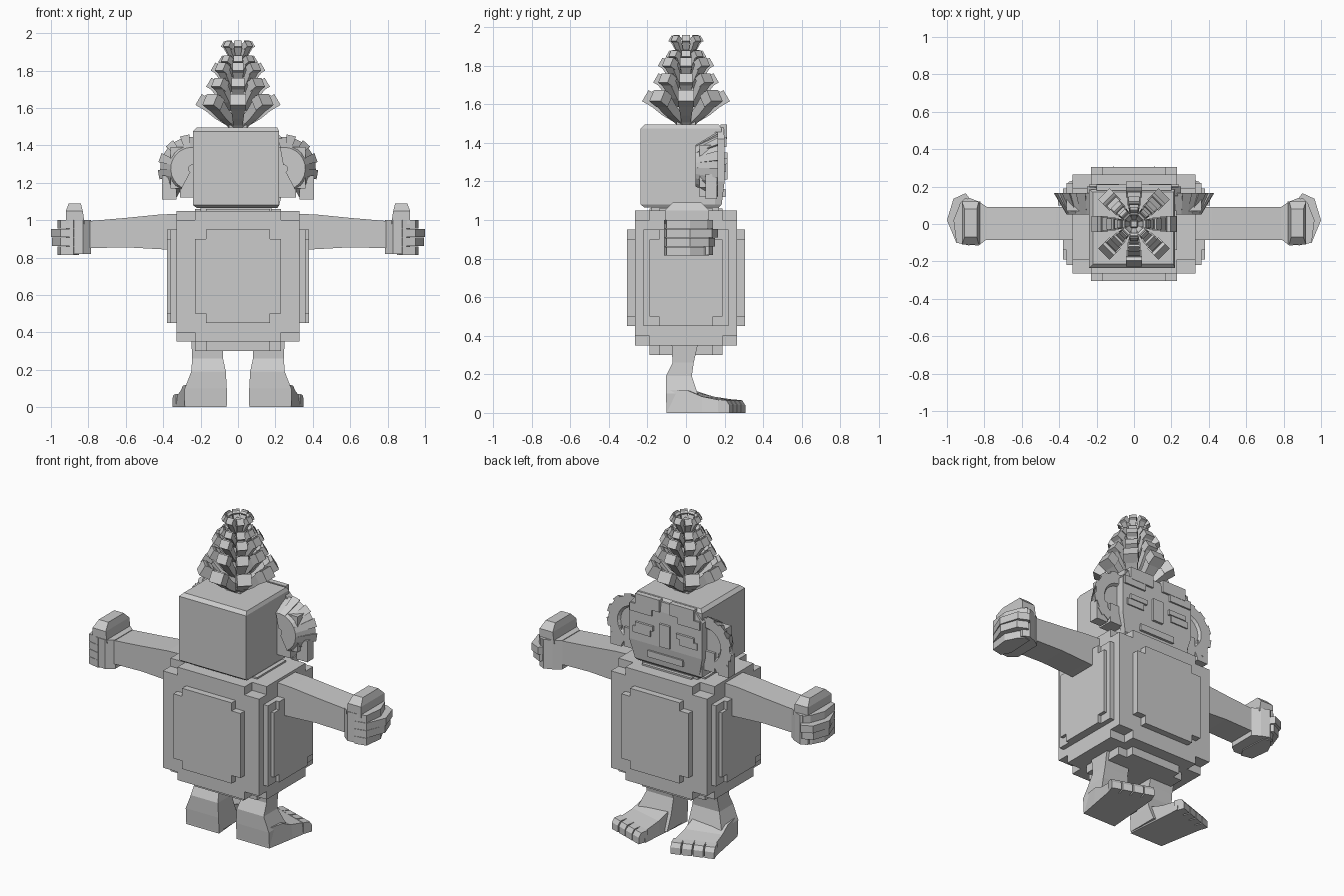
import bpy, bmesh, math
from mathutils import Matrix, Vector

cube = bpy.data.objects.get("Cube")
if cube:
    bpy.data.objects.remove(cube, do_unlink=True)

grey = bpy.data.materials.new("plain grey")
grey.use_nodes = True
COLOR = (0.6, 0.6, 0.6, 1)
grey.diffuse_color = COLOR
grey.node_tree.nodes["Principled BSDF"].inputs["Base Color"].default_value = COLOR


def finish(name, bm, mirror=False):
    bmesh.ops.recalc_face_normals(bm, faces=bm.faces)
    mesh = bpy.data.meshes.new(name)
    bm.to_mesh(mesh)
    bm.free()
    mesh.materials.append(grey)
    obj = bpy.data.objects.new(name, mesh)
    bpy.context.collection.objects.link(obj)
    if mirror:
        obj.modifiers.new("Mirror", 'MIRROR').use_mirror_merge = False
    return obj


def loft(bm, rings):
    """Skin matching rings of points and cap both ends."""
    loops = [[bm.verts.new(p) for p in ring] for ring in rings]
    n = len(loops[0])
    for a, b in zip(loops, loops[1:]):
        for i in range(n):
            j = (i + 1) % n
            bm.faces.new((a[i], a[j], b[j], b[i]))
    bm.faces.new(loops[0])
    bm.faces.new(loops[-1])


def rect(x0, x1, y0, y1, z):
    return [(x0, y0, z), (x1, y0, z), (x1, y1, z), (x0, y1, z)]


def box(bm, x0, x1, y0, y1, z0, z1):
    loft(bm, [rect(x0, x1, y0, y1, z0), rect(x0, x1, y0, y1, z1)])


def prism(bm, outline, z0, z1):
    loft(bm, [[(x, y, z) for x, y in outline] for z in (z0, z1)])


# Stepped barrel body: half width, half depth, bottom, top
bm = bmesh.new()
for w, d, z0, z1 in [
    (.38, .14, .45, .95), (.38, .19, .5, .9), (.33, .19, .35, 1.05),
    (.23, .265, .35, 1.05), (.33, .265, .4, 1.0), (.36, .22, .45, .95),
    (.23, .305, .5, .9), (.17, .305, .45, .95),
    (.23, .14, .3, 1.06), (.17, .19, .3, 1.06),
]:
    box(bm, -w, w, -d, d, z0, z1)
finish("body", bm)

# Neck and head with a bevelled lid
bm = bmesh.new()
box(bm, -.2, .18, -.18, .17, 1.03, 1.09)
finish("neck", bm)
bm = bmesh.new()
loft(bm, [rect(-.22, .21, -.215, .17, 1.065), rect(-.24, .22, -.235, .185, 1.08),
          rect(-.24, .22, -.235, .185, 1.475), rect(-.22, .21, -.215, .17, 1.495)])
finish("head", bm)

# Face plate with fringe, brows, nose and muzzle
bm = bmesh.new()
loft(bm, [rect(-.22, .22, .15, .185, 1.08), rect(-.25, .25, .15, .2, 1.2),
          rect(-.25, .25, .15, .2, 1.42), rect(-.2, .2, .15, .195, 1.48)])
finish("face_plate", bm)
bm = bmesh.new()
box(bm, .035, .2, .18, .212, 1.42, 1.495)
box(bm, .09, .24, .18, .21, 1.38, 1.43)
finish("fringe", bm, True)
bm = bmesh.new()
box(bm, .08, .2, .18, .214, 1.29, 1.32)
box(bm, .1, .22, .18, .208, 1.25, 1.29)
finish("brow", bm, True)
bm = bmesh.new()
box(bm, -.035, .035, .18, .214, 1.21, 1.35)
finish("nose", bm)
bm = bmesh.new()
box(bm, -.12, .12, .16, .205, 1.12, 1.16)
finish("mouth", bm)

# Flared ears made of stepped wedges around a shallow bowl
bm = bmesh.new()
steps = 11
for i in range(steps):
    a0, a1 = (math.radians(100 - (i + k) * 160 / steps) for k in (0, 1.12))
    reach = .172 + .012 * (i % 2)

    def ear_ring(y, inner, outer):
        return [(.245 + r * math.cos(a), y, 1.275 + r * math.sin(a))
                for r, a in ((inner, a0), (outer, a0), (outer, a1), (inner, a1))]
    loft(bm, [ear_ring(.05, .02, .115), ear_ring(.165, .11, reach)])
box(bm, .22, .36, .07, .15, 1.17, 1.39)
box(bm, .22, .31, .07, .165, 1.12, 1.24)
box(bm, .33, .405, .1, .16, 1.11, 1.24)
finish("ear", bm, True)

# Leafy crown: tiers of eight flaring curled leaves around a stem
bm = bmesh.new()
loft(bm, [rect(-.05, .05, -.05, .05, 1.48), rect(-.035, .035, -.035, .035, 1.7),
          rect(-.015, .015, -.015, .015, 1.93)])
finish("crown_stem", bm)
bm = bmesh.new()
# tier: base height, tip height, reach, tip width
tiers = [(1.49, 1.64, .2, .08), (1.56, 1.735, .15, .066), (1.65, 1.82, .13, .058),
         (1.74, 1.865, .095, .046), (1.81, 1.945, .085, .04)]
for base, tip, reach, width in tiers:
    rise = tip - base
    path = [(.03, base, .55), (reach * .3, base + rise * .22, .6),
            (reach * .6, base + rise * .5, .75), (reach, tip, 1)]
    for k in range(8):
        turn = Matrix.Rotation(k * math.pi / 4, 3, 'Z')
        rings = []
        for r, z, s in path:
            w, t = width * s / 2, width * s * .42
            tilt = Vector((-.5, 0, .86)) * t
            mid = Vector((r - .01, 0, z))
            rings.append([turn @ (mid + Vector((0, sy * w, 0)) + sz * tilt)
                          for sy, sz in ((-1, -1), (1, -1), (1, 1), (-1, 1))])
        loft(bm, rings)
        # Blocky leaf tip
        rings = []
        for f in (-.5, .5):
            mid = Vector((reach - .015, 0, tip - .01)) + Vector((.86, 0, .5)) * f * width * .75
            tilt = Vector((-.5, 0, .86)) * width * .42
            rings.append([turn @ (mid + Vector((0, sy * width * .52, 0)) + sz * tilt)
                          for sy, sz in ((-1, -1), (1, -1), (1, 1), (-1, 1))])
        loft(bm, rings)
finish("leaf_crown", bm)

# Straight arms, slightly thicker at the shoulder
bm = bmesh.new()
sections = [(.3, .84, 1.035), (.42, .845, 1.03), (.6, .855, 1.012), (.8, .85, .995)]
loft(bm, [[(x, -.085, lo), (x, .09, lo), (x, .09, hi), (x, -.085, hi)]
          for x, lo, hi in sections])
finish("arm", bm, True)

# Fists: palm block, four stacked curled fingers and a raised thumb
bm = bmesh.new()
prism(bm, [(.785, -.08), (.83, -.115), (.9, -.11), (.92, .12), (.88, .14), (.83, .12),
           (.785, .09)], .82, 1.0)
finish("palm", bm, True)
bm = bmesh.new()
for i, (out, front) in enumerate([(.965, .12), (.995, .15), (1.0, .165), (.965, .14)]):
    z = .815 + i * .047
    prism(bm, [(.85, -.06), (.88, -.115), (.95, -.1), (out, .02), (out - .035, front - .03),
               (.9, front), (.86, .11)], z, z + .045)
finish("fingers", bm, True)
bm = bmesh.new()
loft(bm, [rect(.82, .92, -.11, .12, .98), rect(.83, .92, -.11, .12, 1.05),
          rect(.84, .905, -.07, .08, 1.09)])
finish("thumb", bm, True)

# Legs, tapering out toward the ankle
bm = bmesh.new()
loft(bm, [rect(.06, .285, -.1, .1, .01), rect(.06, .285, -.105, .06, .1),
          rect(.065, .25, -.105, .03, .19), rect(.08, .245, -.07, .04, .26),
          rect(.08, .25, -.075, .065, .37)])
finish("leg", bm, True)

# Splayed wedge feet, from heel to toe line
bm = bmesh.new()
heel, toe = [(.06, -.1), (.285, -.1)], [(.09, .27), (.335, .18)]


def foot_ring(t, height):
    (ax, ay), (bx, by) = [tuple(h + (g - h) * t for h, g in zip(p, q))
                          for p, q in zip(heel, toe)]
    return [(ax, ay, 0), (bx, by, 0), (bx - .01, by, height), (ax + .01, ay, height)]


loft(bm, [foot_ring(0, .12), foot_ring(.4, .115), foot_ring(.65, .085), foot_ring(1, .065)])
finish("foot", bm, True)

# Four separate toes along the slanted toe line
bm = bmesh.new()
start, end = Vector((.085, .25, 0)), Vector((.335, .165, 0))
along = (end - start) / 4
ahead = Vector((-along.y, along.x, 0)).normalized()
for i in range(4):
    a, b = start + along * (i + .06), start + along * (i + .94)
    rings = []
    for reach, top in ((0, .07), (.045, .065), (.062, .04)):
        low = [p + ahead * reach for p in (a, b)]
        rings.append([low[0], low[1], low[1] + Vector((0, 0, top)), low[0] + Vector((0, 0, top))])
    loft(bm, rings)
finish("toes", bm, True)
